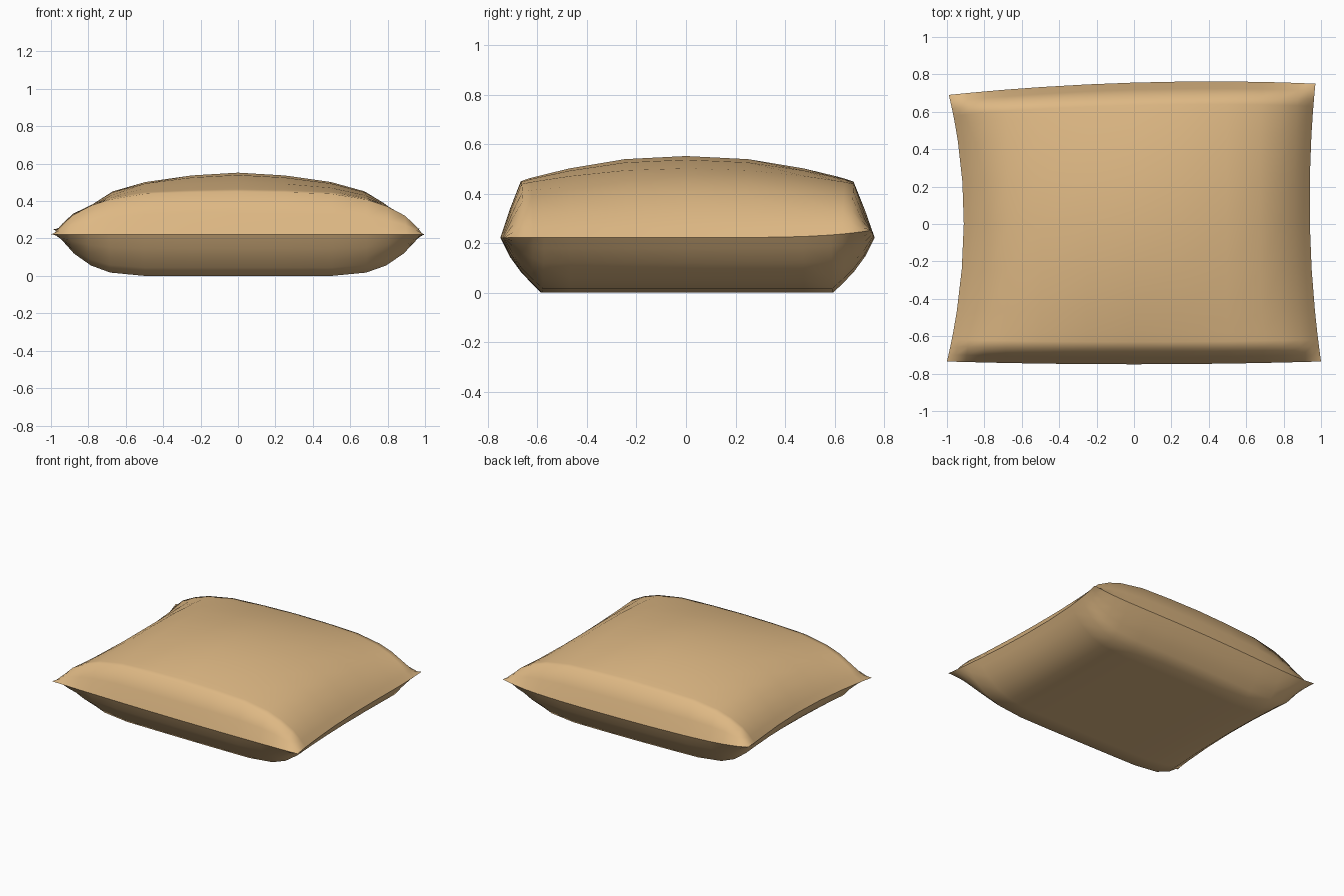
import bpy, bmesh

if "Cube" in bpy.data.objects:
    bpy.data.objects.remove(bpy.data.objects["Cube"])

# Half profiles: stations from centre to seam, heights above / below the seam
US = [0, .25, .5, .69, .8, .9, .96, 1]
MID = [.33, .315, .28, .23, .17, .10, .04, 0]        # top height along the centre line
RIDGE = [.225, .222, .215, .185, .15, .10, .045, 0]  # top height along the front/back ridge
BOT_U = [1, 1, 1, .92, .75, .46, .19, 0]             # underside falloff across x
VS = [0, .33, .63, .78, .84, .89, .95, 1]
DOME = [1, .88, .52, .26, .15, .03]                  # blend from centre line to ridge
BOT_V = [1, 1, 1, 1, .8, .62, .34, 0]                # underside falloff across y


def signed(n):
    return range(-(n - 1), n)


def position(i, j):
    """Plan position with pinched side seams."""
    u = US[abs(i)] * (1 if i >= 0 else -1)
    v = VS[abs(j)] * (1 if j >= 0 else -1)
    if u < 0:
        edge = 1 - .005 * (v + 1) - .085 * (1 - v * v)
    else:
        edge = 1 - .015 * (v + 1) - .045 * (1 - v * v)
    x = u - (1 - edge) * abs(u) ** 4 * (1 if u > 0 else -1)
    if v < 0:
        y = v * (.735 + .015 * (1 - u * u))
    else:
        y = v * (.72 + .03 * u + .036 * (1 - u * u))
    seam = .222 + .03 * max(0, v) ** 4 * abs(u) ** 6
    return x, y, seam


def height(i, j, top):
    a, b = abs(i), abs(j)
    if not top:
        return -BOT_U[a] * BOT_V[b]
    if b == len(VS) - 1:
        return 0
    if b == len(VS) - 2:
        return RIDGE[a] * .5
    return RIDGE[a] + (MID[a] - RIDGE[a]) * DOME[b]


# Pillow: two quilted skins meeting at one seam
bm = bmesh.new()
m, n = len(US), len(VS)
seam_verts = {}
for top in (True, False):
    grid = {}
    for i in signed(m):
        for j in signed(n):
            x, y, s = position(i, j)
            on_seam = abs(i) == m - 1 or abs(j) == n - 1
            if on_seam and (i, j) in seam_verts:
                grid[i, j] = seam_verts[i, j]
                continue
            h = height(i, j, top)
            grid[i, j] = bm.verts.new((x, y, s + (h if top else h * s)))
            if on_seam:
                seam_verts[i, j] = grid[i, j]
    for i in range(-(m - 1), m - 1):
        for j in range(-(n - 1), n - 1):
            f = [grid[i, j], grid[i + 1, j], grid[i + 1, j + 1], grid[i, j + 1]]
            bm.faces.new(f if top else f[::-1]).smooth = True

# Crisp seam
rim = set(seam_verts.values())
for e in bm.edges:
    if e.verts[0] in rim and e.verts[1] in rim:
        e.smooth = False

mesh = bpy.data.meshes.new("pillow")
bm.to_mesh(mesh)
bm.free()
pillow = bpy.data.objects.new("pillow", mesh)
bpy.context.collection.objects.link(pillow)

fabric = bpy.data.materials.new("tan_fabric")
fabric.diffuse_color = (.73, .48, .23, 1)
fabric.use_nodes = True
fabric.node_tree.nodes["Principled BSDF"].inputs["Base Color"].default_value = fabric.diffuse_color
mesh.materials.append(fabric)
